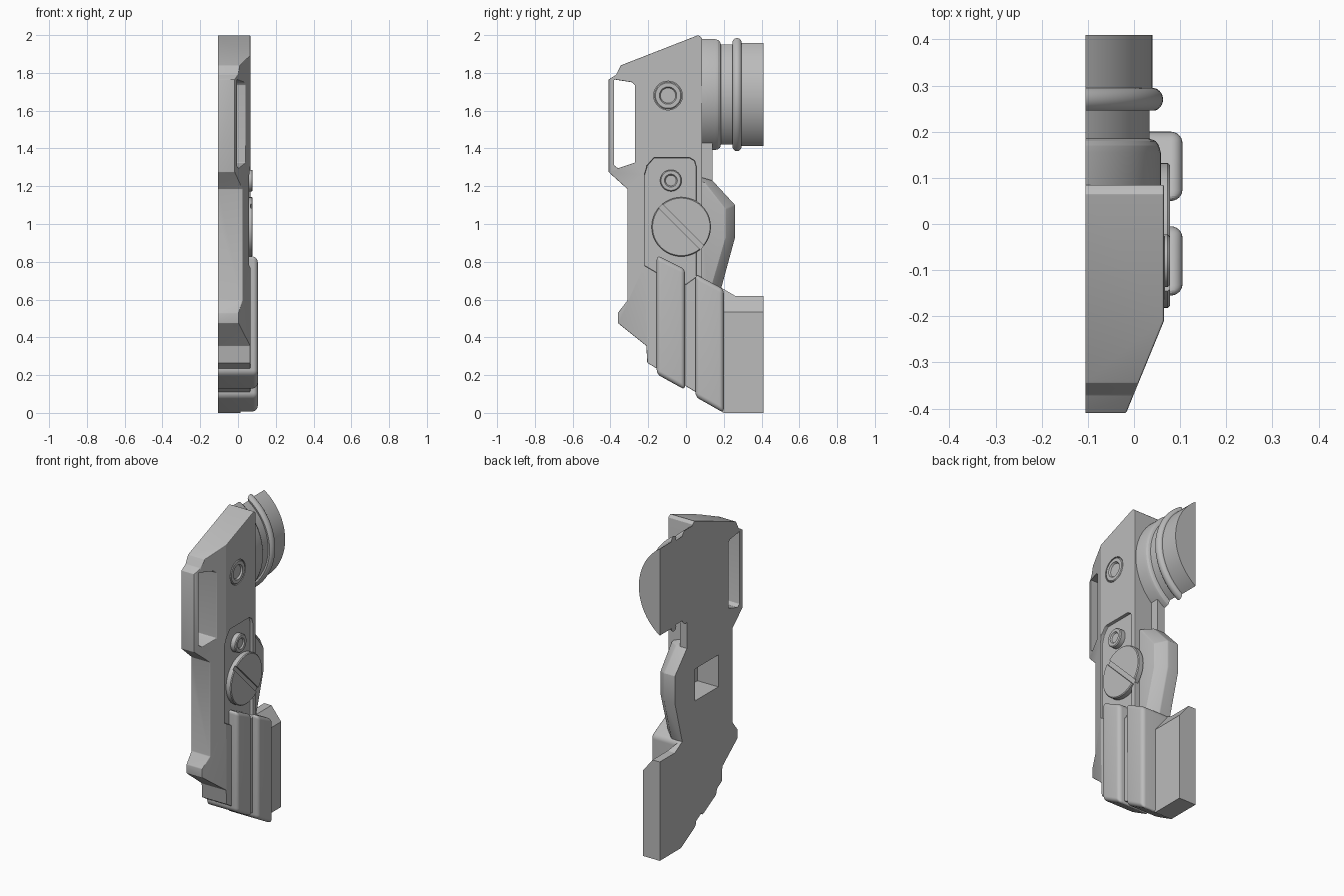
import bpy, bmesh, math
from mathutils import Matrix, Vector

if "Cube" in bpy.data.objects:
    bpy.data.objects.remove(bpy.data.objects["Cube"])

grey = bpy.data.materials.new("plain_grey")
grey.use_nodes = True
grey.diffuse_color = (0.5, 0.5, 0.5, 1)
grey.node_tree.nodes["Principled BSDF"].inputs["Base Color"].default_value = (0.5, 0.5, 0.5, 1)

BACK = -0.15     # raw parts start behind the cut plane
CUT = -0.105     # flat inner face
parts, cutters = [], []


def finish(name, bm, cutter=False):
    bmesh.ops.recalc_face_normals(bm, faces=bm.faces)
    mesh = bpy.data.meshes.new(name)
    bm.to_mesh(mesh)
    bm.free()
    mesh.materials.append(grey)
    ob = bpy.data.objects.new(name, mesh)
    bpy.context.collection.objects.link(ob)
    ob.hide_render = cutter
    (cutters if cutter else parts).append(ob)
    return ob


def loft(name, rings, cutter=False):
    """Closed solid through rings of 3D points."""
    bm = bmesh.new()
    rows = [[bm.verts.new(p) for p in ring] for ring in rings]
    n = len(rows[0])
    for a, b in zip(rows, rows[1:]):
        for i in range(n):
            j = (i + 1) % n
            bm.faces.new((a[i], a[j], b[j], b[i]))
    bm.faces.new(rows[0])
    bm.faces.new(rows[-1])
    return finish(name, bm, cutter)


def side(x, pts):
    return [(x, y, z) for y, z in pts]


def plate(name, pts, x0, x1, cutter=False):
    return loft(name, [side(x0, pts), side(x1, pts)], cutter)


def disc(name, y, z, rings, cutter=False, n=48):
    """Disc facing +x; rings are (x, radius)."""
    circle = [(math.cos(t * math.tau / n), math.sin(t * math.tau / n)) for t in range(n)]
    return loft(name, [side(x, [(y + r * c, z + r * s) for c, s in circle])
                       for x, r in rings], cutter)


def cut(ob, tool):
    m = ob.modifiers.new("cut", "BOOLEAN")
    m.object, m.operation, m.solver = tool, "DIFFERENCE", "EXACT"


def bevel(ob, width, segments=2):
    m = ob.modifiers.new("bevel", "BEVEL")
    m.width, m.segments, m.limit_method = width, segments, "ANGLE"
    m.angle_limit = math.radians(28)


def rect(y0, y1, z0, z1):
    return [(y0, z0), (y1, z0), (y1, z1), (y0, z1)]


# Shared cutter giving the flat inner face
trim = plate("inner_trim", rect(-1, 1, -1, 3), -1, CUT, True)

# Main body with sloped front cheek and strap window
body = plate("main_body", [
    (0.085, 1.985), (0.065, 2.0), (-0.345, 1.84), (-0.37, 1.79), (-0.41, 1.765),
    (-0.41, 1.275), (-0.31, 1.185), (-0.31, 0.595), (-0.36, 0.53), (-0.36, 0.475),
    (-0.21, 0.355), (-0.205, 0.265), (0.085, 0.09)], BACK, 0.065)
cheek = [(0.065, -0.21), (-0.02, -0.417), (-0.02, -0.6), (0.3, -0.6), (0.3, -0.21)]
cut(body, loft("cheek_cutter", [[(x, y, z) for x, y in cheek] for z in (-1, 3)], True))
cut(body, plate("window_cutter", [(-0.38, 1.31), (-0.36, 1.295), (-0.27, 1.325),
                                  (-0.27, 1.735), (-0.285, 1.75), (-0.38, 1.765)], -0.3, 0.3, True))
# Sunken side panel that holds the button and the dial
cut(body, plate("panel_cutter", [(-0.22, 0.78), (-0.22, 1.26), (-0.205, 1.31), (-0.17, 1.35),
                                 (0.02, 1.35), (0.045, 1.335), (0.055, 1.3), (0.055, 0.72),
                                 (0.0, 0.68), (-0.1, 0.7), (-0.16, 0.745)], 0.045, 0.3, True))
bevel(body, 0.007)
cut(body, plate("pocket_cutter", rect(-0.17, 0.06, 0.87, 1.07), -0.3, 0.04, True))
cut(body, disc("stud_recess_cutter", -0.095, 1.68, [(0.055, 0.076), (0.1, 0.076)], True))

# Rear ledge and finger bulge behind the body
ledge = plate("rear_ledge", rect(0.07, 0.14, 0.5, 1.45), BACK, -0.055)
bulge_out = [(0.07, 1.25), (0.14, 1.23), (0.26, 1.1), (0.26, 0.93), (0.17, 0.6), (0.07, 0.6)]
bulge_in = [(0.07, 1.23), (0.1, 1.22), (0.21, 1.08), (0.21, 0.93), (0.12, 0.62), (0.07, 0.62)]
bulge = loft("finger_bulge", [side(BACK, bulge_out), side(-0.03, bulge_out), side(0.03, bulge_in)])
bevel(bulge, 0.005)

# Sheath ribs standing proud of the body and of the rear block
rib_shapes = {
    "front_rib": [(-0.155, 0.835), (-0.005, 0.76), (-0.005, 0.122), (-0.155, 0.205)],
    "rear_rib": [(0.05, 0.735), (0.2, 0.655), (0.2, 0.0), (0.05, 0.085)]}
ribs = [plate(name, pts, BACK, 0.105) for name, pts in rib_shapes.items()]
for rib in ribs:
    bevel(rib, 0.024, 6)

block = plate("rear_block", [(0.15, 0.68), (0.2, 0.655), (0.26, 0.62), (0.41, 0.62),
                             (0.41, 0.0), (0.2, 0.0), (0.15, 0.03)], BACK, 0.012)
corner = [(0.012, 0.535), (-0.055, 0.62), (-0.134, 0.72), (0.3, 0.72), (0.3, 0.535)]
cut(block, loft("block_corner_cutter", [[(x, y, z) for x, z in corner] for y in (0.1, 0.5)], True))

# Round eyepiece, turned about a horizontal axis and cut flat
turned = [(0.03, 0.0), (0.03, 0.346), (0.155, 0.346), (0.17, 0.342), (0.18, 0.335),
          (0.185, 0.322), (0.25, 0.322)]
turned += [(0.27 - 0.026 * math.cos(a), 0.325 + 0.026 * math.sin(a))
           for a in [math.pi * i / 16 for i in range(2, 15)]]
turned += [(0.295, 0.328), (0.41, 0.328), (0.41, 0.0)]
bm = bmesh.new()
axis = Vector((-0.288, 0, 1.685))
vs = [bm.verts.new(axis + Vector((r, y, 0))) for y, r in turned]
es = [bm.edges.new(p) for p in zip(vs, vs[1:])]
bmesh.ops.spin(bm, geom=vs + es, cent=axis, axis=(0, 1, 0), angle=math.tau, steps=96)
bmesh.ops.remove_doubles(bm, verts=bm.verts, dist=1e-5)
eyepiece = finish("eyepiece", bm)

for ob in [body, ledge, bulge, block, eyepiece] + ribs:
    cut(ob, trim)

# Slotted dial
dial = disc("slotted_dial", -0.025, 0.985, [(0.043, 0.157), (0.073, 0.157), (0.078, 0.152)])
slot = plate("slot_cutter", rect(-0.2, 0.2, -0.014, 0.014), 0.066, 0.2, True)
slot.matrix_world = Matrix.Translation((0, -0.025, 0.985)) @ Matrix.Rotation(math.radians(-45), 4, "X")
cut(dial, slot)

# Small button and upper stud, each a ring with a dished centre
disc("small_button", -0.08, 1.23, [(0.04, 0.057), (0.073, 0.057), (0.078, 0.052),
                                   (0.078, 0.034), (0.07, 0.028)])
disc("upper_stud", -0.095, 1.68, [(0.04, 0.072), (0.063, 0.072), (0.067, 0.067),
                                  (0.067, 0.046), (0.057, 0.04)])

# Apply modifiers, remove the cutters and shade
bpy.context.view_layer.update()
bpy.ops.object.select_all(action="DESELECT")
for ob in parts:
    ob.select_set(True)
bpy.context.view_layer.objects.active = parts[0]
bpy.ops.object.convert(target="MESH")
for ob in cutters:
    bpy.data.objects.remove(ob)
bpy.ops.object.shade_smooth_by_angle(angle=math.radians(18))
